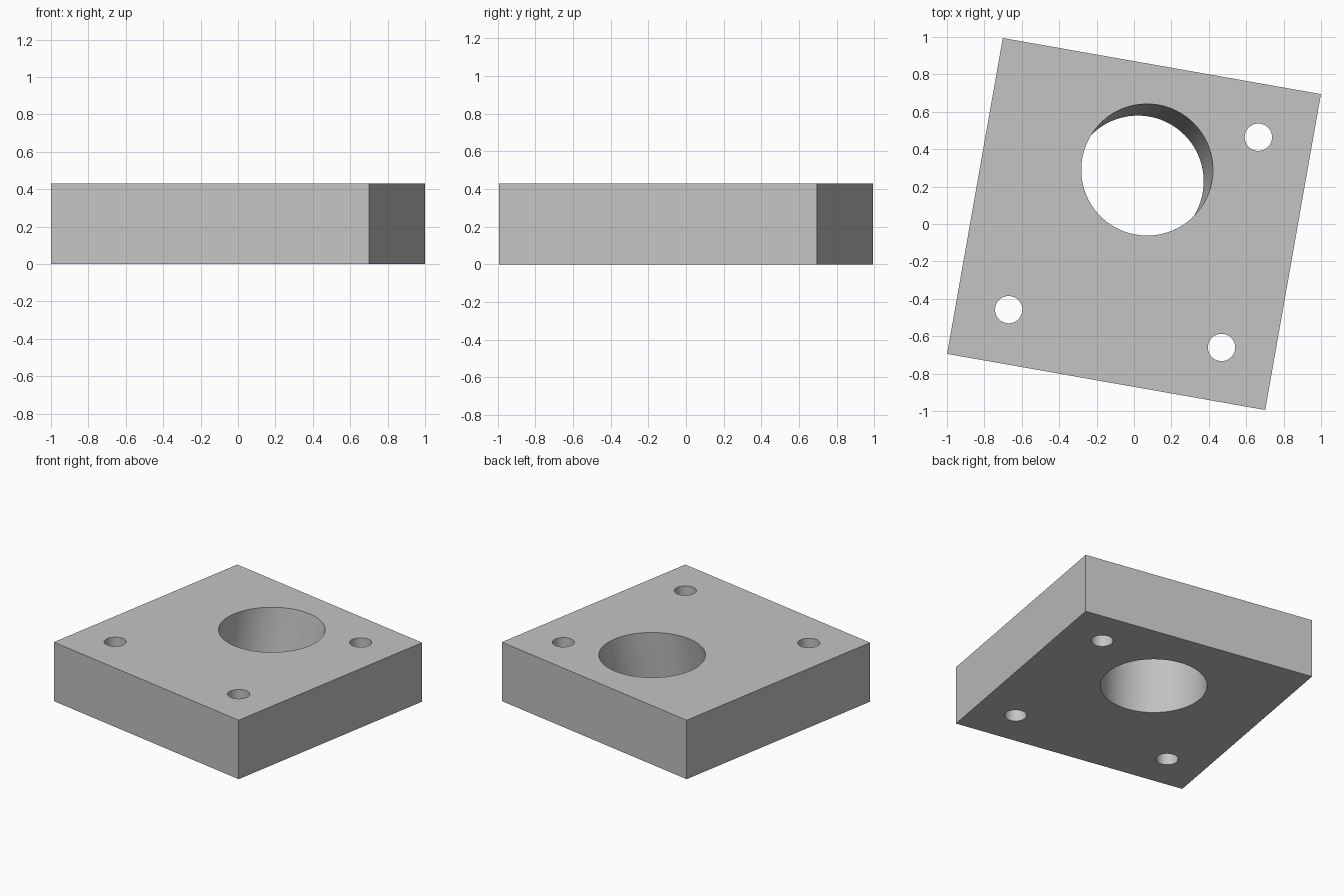
import bpy, bmesh, math
from mathutils import Matrix, Vector

HEIGHT = 0.43

cube = bpy.data.objects.get("Cube")
if cube:
    bpy.data.objects.remove(cube, do_unlink=True)

# Single grey material
grey = bpy.data.materials.new("plain grey")
grey.use_nodes = True
colour = (0.55, 0.55, 0.55, 1)
grey.diffuse_color = colour
grey.node_tree.nodes["Principled BSDF"].inputs["Base Color"].default_value = colour


def make_object(name, bm):
    mesh = bpy.data.meshes.new(name)
    bm.to_mesh(mesh)
    bm.free()
    mesh.materials.append(grey)
    obj = bpy.data.objects.new(name, mesh)
    bpy.context.collection.objects.link(obj)
    return obj


def drill(target, x, y, radius, lean=(0, 0)):
    """Cut a through hole centred at x, y on top; lean is its sideways run per unit of height."""
    bm = bmesh.new()
    bmesh.ops.create_cone(bm, cap_ends=True, segments=96, radius1=radius,
                          radius2=radius, depth=HEIGHT * 2)
    for v in bm.verts:
        v.co.z += HEIGHT / 2
        rise = v.co.z - HEIGHT
        v.co += Vector((x + lean[0] * rise, y + lean[1] * rise, 0))
    cutter = make_object("hole_cutter", bm)
    cutter.hide_render = True
    mod = target.modifiers.new("hole", "BOOLEAN")
    mod.operation = "DIFFERENCE"
    mod.solver = "EXACT"
    mod.object = cutter
    bpy.context.view_layer.objects.active = target
    bpy.ops.object.modifier_apply(modifier=mod.name)
    bpy.data.objects.remove(cutter, do_unlink=True)


# Square plate, turned slightly about the vertical
bm = bmesh.new()
bmesh.ops.create_cube(bm, size=1, matrix=Matrix.Translation((0, 0, HEIGHT / 2))
                      @ Matrix.Rotation(math.radians(-10), 4, "Z")
                      @ Matrix.Diagonal((1.727, 1.715, HEIGHT, 1)))
plate = make_object("mounting_plate", bm)

# Large leaning bore and three upright bolt holes
drill(plate, 0.07, 0.29, 0.352, lean=(0.115, 0.145))
for x, y in ((0.665, 0.464), (-0.67, -0.458), (0.468, -0.66)):
    drill(plate, x, y, 0.073)

# Smooth hole walls with crisp rims
bpy.ops.object.select_all(action="DESELECT")
plate.select_set(True)
bpy.context.view_layer.objects.active = plate
bpy.ops.object.shade_smooth_by_angle(angle=math.radians(30))
